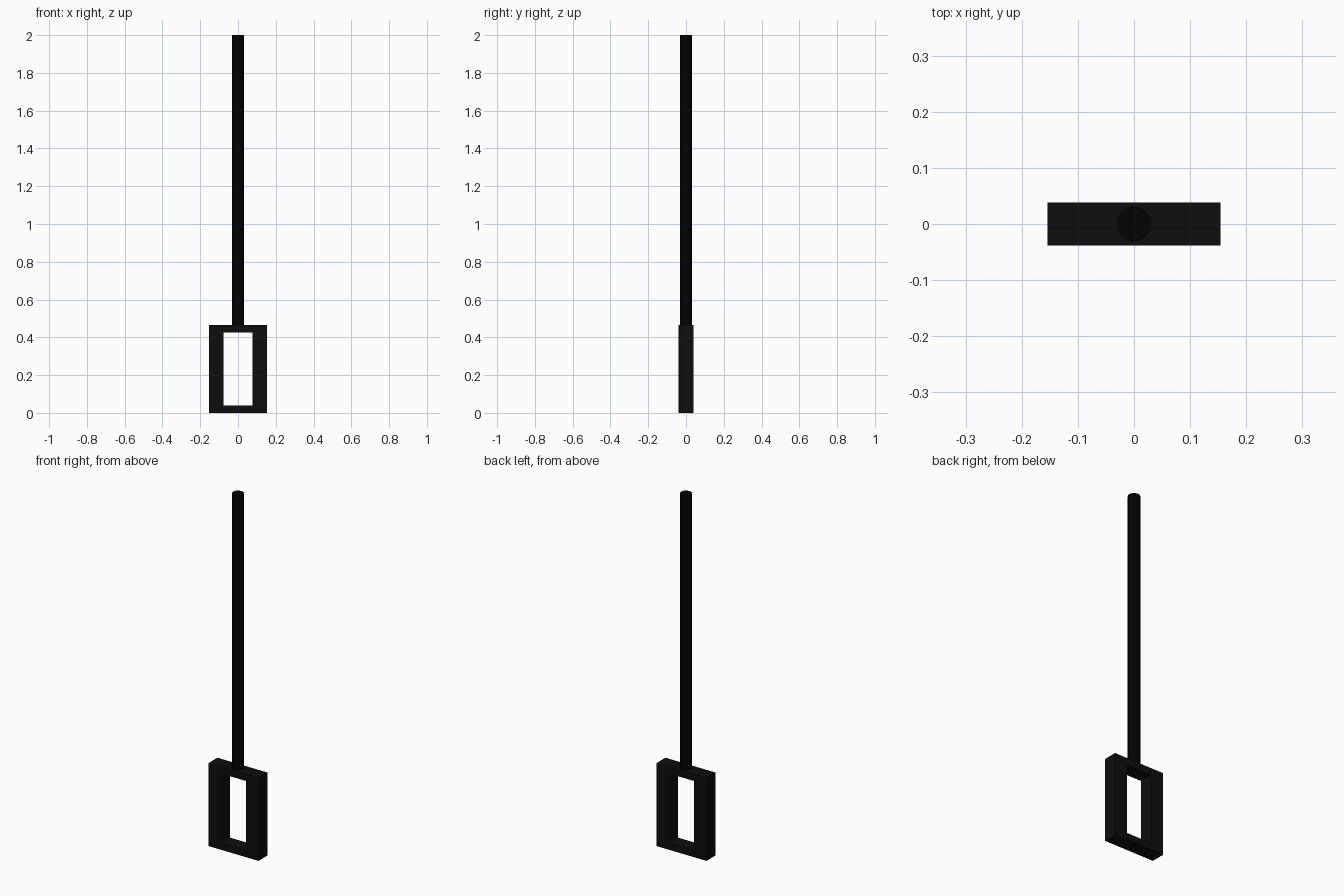
import bpy

if "Cube" in bpy.data.objects:
    bpy.data.objects.remove(bpy.data.objects["Cube"])


def material(name, value):
    m = bpy.data.materials.new(name)
    m.diffuse_color = (value, value, value, 1)
    m.use_nodes = True
    m.node_tree.nodes["Principled BSDF"].inputs["Base Color"].default_value = m.diffuse_color
    return m


frame_black = material("frame black", 0.004)
rod_black = material("rod black", 0.0008)


def bar(name, x0, x1, z0, z1, depth=0.077):
    bpy.ops.mesh.primitive_cube_add(size=1, location=((x0 + x1) / 2, 0, (z0 + z1) / 2))
    o = bpy.context.object
    o.name = name
    o.scale = (x1 - x0, depth, z1 - z0)
    bpy.ops.object.transform_apply(location=False, rotation=False, scale=True)
    o.data.materials.append(frame_black)


# Rectangular frame: two uprights joined by two rails
W, INNER, H, RAIL = 0.154, 0.077, 0.465, 0.039
bar("left_upright", -W, -INNER, 0, H)
bar("right_upright", INNER, W, 0, H)
bar("bottom_rail", -INNER, INNER, 0, RAIL)
bar("top_rail", -INNER, INNER, H - RAIL, H)

# Long round rod standing on the top rail
bottom, top = H - RAIL + 0.002, 2.0
bpy.ops.mesh.primitive_cylinder_add(vertices=16, radius=0.031, depth=top - bottom,
                                    location=(0, 0, (top + bottom) / 2))
rod = bpy.context.object
rod.name = "rod"
rod.data.materials.append(rod_black)
bpy.ops.object.shade_smooth_by_angle()
